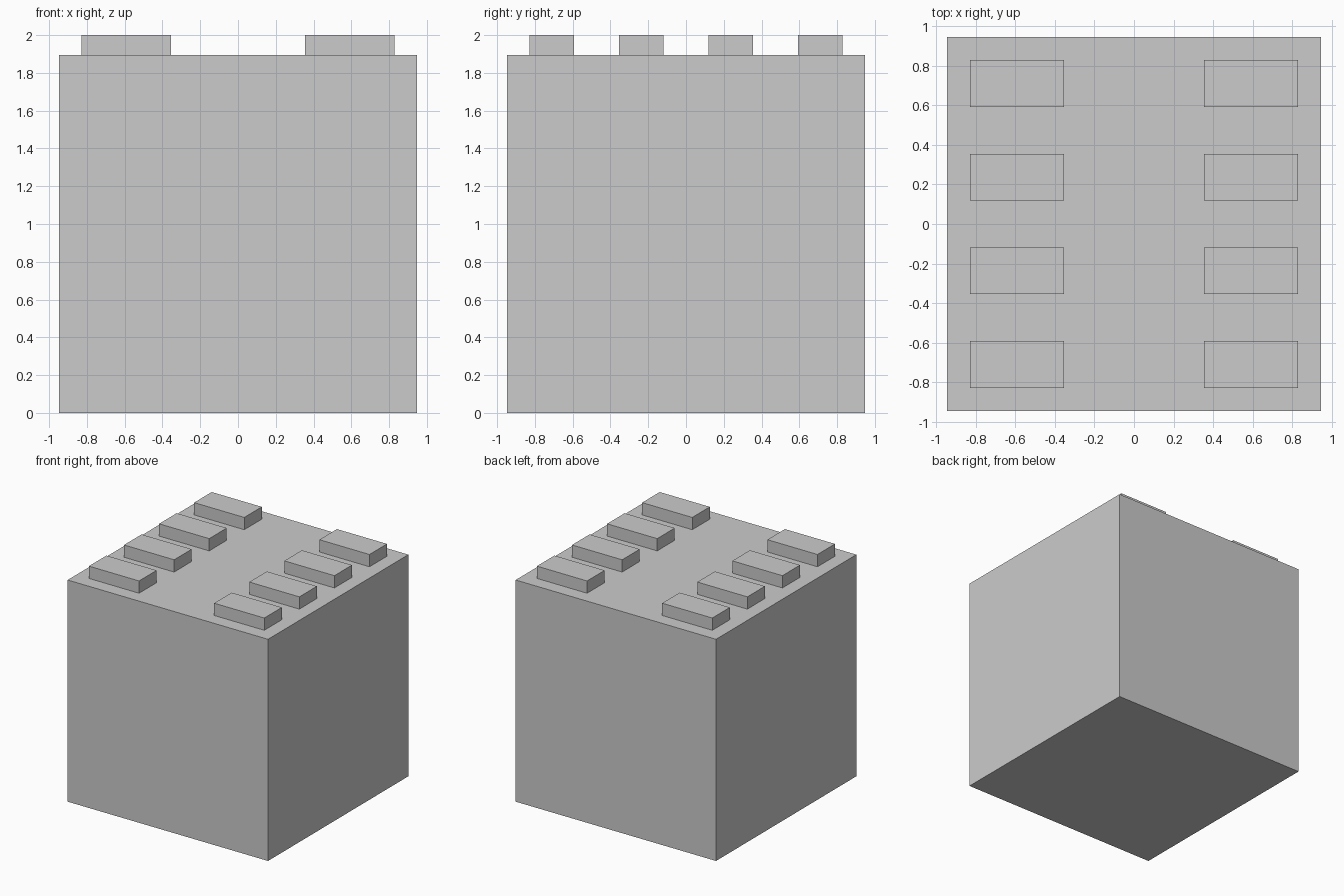
import bpy

if "Cube" in bpy.data.objects:
    bpy.data.objects.remove(bpy.data.objects["Cube"])

BODY = 1.895          # edge of the cube body
U = BODY / 16         # layout module for the studs
TOP = 2.0


def box(name, x, y, z0, z1, sx, sy):
    bpy.ops.mesh.primitive_cube_add(size=1, location=(x, y, (z0 + z1) / 2))
    ob = bpy.context.object
    ob.name = name
    ob.scale = (sx, sy, z1 - z0)
    bpy.ops.object.transform_apply(location=False, rotation=False, scale=True)
    return ob


# Main block
box("body", 0, 0, 0, BODY, BODY, BODY)

# Two columns of four raised rectangular studs
for side, x in (("left", -5 * U), ("right", 5 * U)):
    for row, k in enumerate((-6, -2, 2, 6), 1):
        box(f"{side}_stud_{row}", x, k * U, BODY, TOP, 4 * U, 2 * U)
